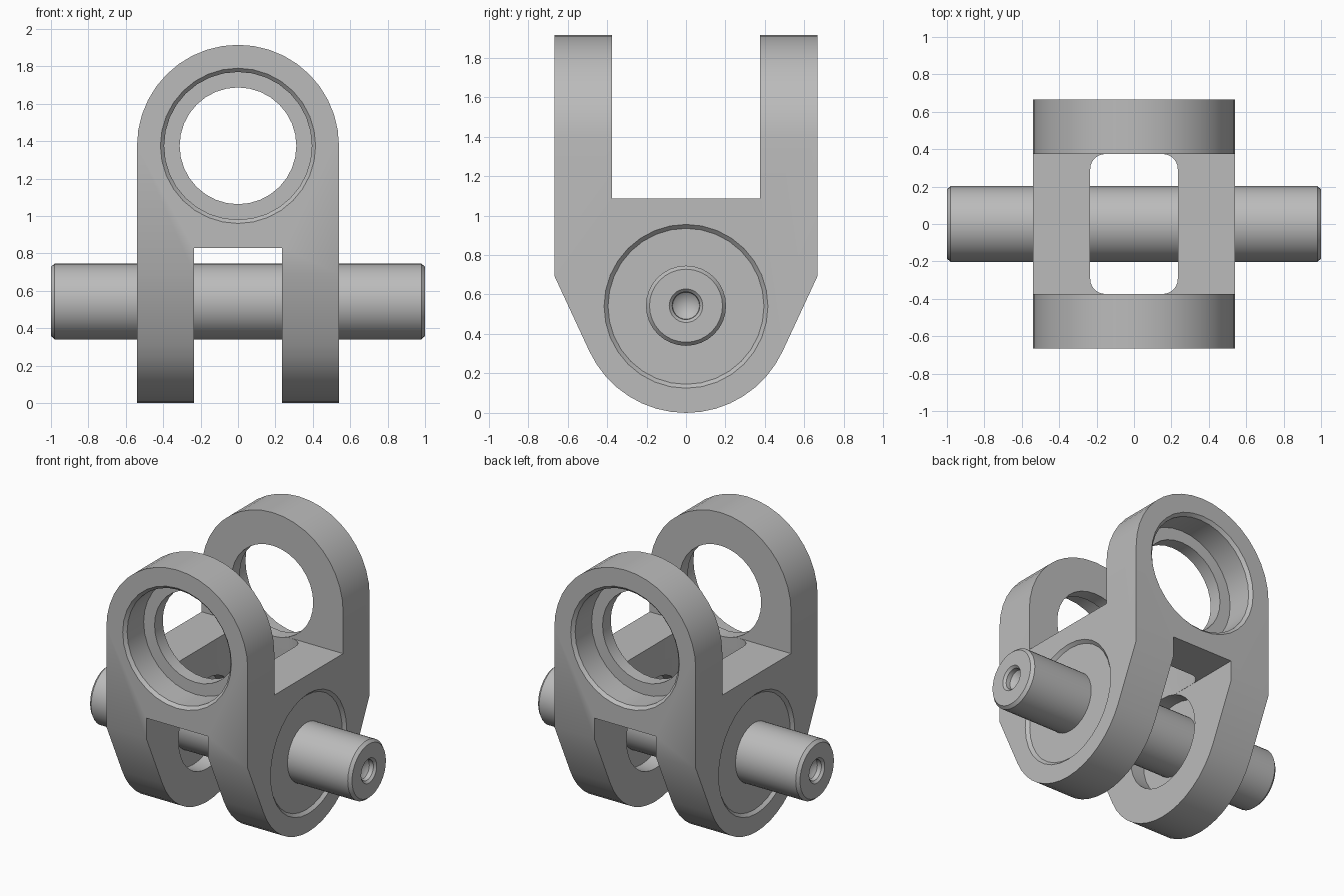
import bpy, bmesh
from math import pi, cos, sin, radians, atan2, acos, hypot
from mathutils import Matrix, Vector

if "Cube" in bpy.data.objects:
    bpy.data.objects.remove(bpy.data.objects["Cube"], do_unlink=True)

steel = bpy.data.materials.new("plain_grey")
steel.use_nodes = True
GREY = (0.5, 0.5, 0.5, 1)
steel.diffuse_color = GREY
steel.node_tree.nodes["Principled BSDF"].inputs["Base Color"].default_value = GREY

W, D = 0.54, 0.665          # half width and half depth of the yoke
PIN_Z, EYE_Z = 0.54, 1.375  # centres of the two crossing axes
R = 0.54                    # lug radius
SLOT_X, SLOT_Y = 0.235, 0.375


def add_object(name, bm):
    bmesh.ops.recalc_face_normals(bm, faces=bm.faces)
    mesh = bpy.data.meshes.new(name)
    bm.to_mesh(mesh)
    bm.free()
    mesh.materials.append(steel)
    obj = bpy.data.objects.new(name, mesh)
    bpy.context.collection.objects.link(obj)
    return obj


def prism(name, outline, start, vector):
    """Extrude a closed outline; start maps each 2D point to 3D."""
    bm = bmesh.new()
    face = bm.faces.new([bm.verts.new(start(a, b)) for a, b in outline])
    new = bmesh.ops.extrude_face_region(bm, geom=[face])["geom"]
    bmesh.ops.translate(bm, vec=Vector(vector),
                        verts=[v for v in new if isinstance(v, bmesh.types.BMVert)])
    return add_object(name, bm)


def lathe(name, profile, matrix, steps=32, closed=False):
    """Spin (position, radius) points round the x axis."""
    bm = bmesh.new()
    verts = [bm.verts.new((t, 0, r)) for t, r in profile]
    pairs = list(zip(verts, verts[1:])) + ([(verts[-1], verts[0])] if closed else [])
    edges = [bm.edges.new(p) for p in pairs]
    bmesh.ops.spin(bm, geom=verts + edges, cent=(0, 0, 0), axis=(1, 0, 0),
                   angle=2 * pi, steps=steps)
    bmesh.ops.remove_doubles(bm, verts=bm.verts, dist=1e-5)
    bm.transform(matrix)
    return add_object(name, bm)


def combine(target, tool, operation):
    mod = target.modifiers.new("cut", "BOOLEAN")
    mod.object, mod.operation, mod.solver = tool, operation, "EXACT"
    graph = bpy.context.evaluated_depsgraph_get()
    mesh = bpy.data.meshes.new_from_object(target.evaluated_get(graph))
    target.modifiers.clear()
    target.data = mesh
    bpy.data.objects.remove(tool, do_unlink=True)


def arc(cx, cy, r, a0, a1, n):
    return [(cx + r * cos(a0 + (a1 - a0) * i / n), cy + r * sin(a0 + (a1 - a0) * i / n))
            for i in range(n + 1)]


def box(a, b0, b1):
    return [(-a, b0), (a, b0), (a, b1), (-a, b1)]


# Yoke body: arched front outline crossed with a tapered, round-bottomed side outline
front = [(-W, -0.2), (W, -0.2)] + arc(0, EYE_Z, R, 0, pi, 20)
yoke = prism("yoke", front, lambda a, b: (a, -0.9, b), (0, 1.8, 0))
shoulder = 0.69
rise = shoulder - PIN_Z
tangent = atan2(rise, D) - acos(R / hypot(D, rise))
side = [(-D, shoulder), (-D, 2.1), (D, 2.1), (D, shoulder)]
side += arc(0, PIN_Z, R, tangent, -pi - tangent, 16)
combine(yoke, prism("side_shape", side, lambda a, b: (-0.8, a, b), (1.6, 0, 0)), "INTERSECT")

# Slots between the upper and the lower lugs
combine(yoke, prism("upper_slot", box(SLOT_Y, 1.085, 2.2),
                    lambda a, b: (-0.9, a, b), (1.8, 0, 0)), "DIFFERENCE")
combine(yoke, prism("lower_slot", box(SLOT_X, -0.3, 0.83),
                    lambda a, b: (a, -0.95, b), (0, 1.9, 0)), "DIFFERENCE")

# Rounded window through the web
c = 0.08
window = []
for k, (sx, sy) in enumerate([(1, 1), (-1, 1), (-1, -1), (1, -1)]):
    window += arc(sx * (SLOT_X - c - 0.001), sy * (SLOT_Y - c - 0.001), c,
                  k * pi / 2, (k + 1) * pi / 2, 6)
combine(yoke, prism("window", window, lambda a, b: (a, b, 0.7), (0, 0, 0.5)), "DIFFERENCE")

# Stepped, chamfered bores in all four lugs
for face, end, height, turns in ((D, 0.3, EYE_Z, (90, 270)), (W, 0.2, PIN_Z, (0, 180))):
    bore = [(face + 0.1, 0), (face + 0.1, 0.415), (face, 0.415), (face - 0.02, 0.395),
            (face - 0.2, 0.395), (face - 0.2, 0.312), (end, 0.312), (end, 0)]
    for turn in turns:
        place = Matrix.Translation((0, 0, height)) @ Matrix.Rotation(radians(turn), 4, "Z")
        combine(yoke, lathe("bore", bore, place), "DIFFERENCE")

# Cross pin with chamfered ends and centre drillings
half = [(0.9, 0), (0.955, 0.068), (0.985, 0.07), (1, 0.085), (1, 0.185), (0.98, 0.203)]
pin_profile = half + [(-t, r) for t, r in reversed(half)]
at_pin = Matrix.Translation((0, 0, PIN_Z + 0.003))
pin = lathe("cross_pin", pin_profile, at_pin)

# Bearing discs filling the side counterbores
parts = [yoke, pin]
for name, s in (("left_bearing", 1), ("right_bearing", -1)):
    ring = [(s * (W - 0.2), 0.2), (s * (W - 0.2), 0.395),
            (s * (W - 0.02), 0.395), (s * (W - 0.02), 0.2)]
    parts.append(lathe(name, ring, Matrix.Translation((0, 0, PIN_Z)), closed=True))

# Smooth the round faces, keep the edges crisp
bpy.ops.object.select_all(action="DESELECT")
for part in parts:
    part.select_set(True)
bpy.context.view_layer.objects.active = yoke
bpy.ops.object.shade_smooth_by_angle(angle=radians(25))
